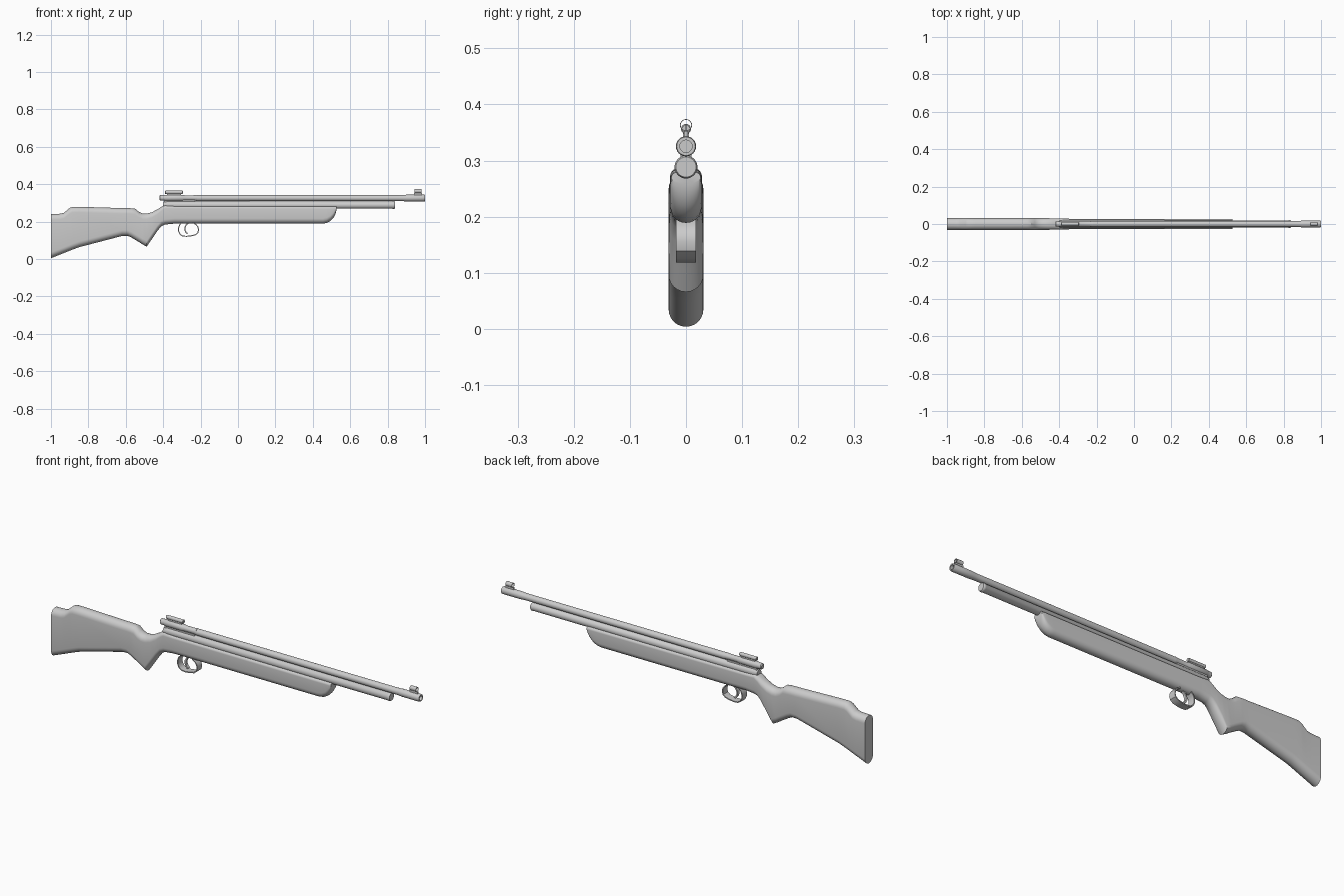
import bpy, bmesh
from math import sin, cos, pi
from mathutils import Vector


def finish(name, bm, angle=0.6):
    bmesh.ops.recalc_face_normals(bm, faces=bm.faces)
    me = bpy.data.meshes.new(name)
    bm.to_mesh(me)
    bm.free()
    ob = bpy.data.objects.new(name, me)
    bpy.context.collection.objects.link(ob)
    bpy.ops.object.select_all(action='DESELECT')
    ob.select_set(True)
    bpy.context.view_layer.objects.active = ob
    bpy.ops.object.shade_smooth_by_angle(angle=angle)
    return ob


def skin(name, rings, cap=True, closed=False):
    """Bridge equal-length point rings into a surface."""
    bm = bmesh.new()
    vs = [[bm.verts.new(p) for p in r] for r in rings]
    n = len(vs[0])
    pairs = list(zip(vs, vs[1:])) + ([(vs[-1], vs[0])] if closed else [])
    for a, b in pairs:
        for i in range(n):
            j = (i + 1) % n
            bm.faces.new((a[i], a[j], b[j], b[i]))
    if cap and not closed:
        bm.faces.new(vs[0])
        bm.faces.new(vs[-1])
    return finish(name, bm)


def lathe(name, profile, z, n=24, closed=False):
    """Turn (x, radius) points about a lengthwise axis at height z."""
    return skin(name, [[(x, r * cos(2 * pi * i / n), z + r * sin(2 * pi * i / n))
                        for i in range(n)] for x, r in profile], closed=closed)


def strap(name, path, w, t):
    """Flat band of half-width w and thickness t along an (x, z) path."""
    pts = [Vector(p) for p in path]
    rings = []
    for i, p in enumerate(pts):
        d = (pts[min(i + 1, len(pts) - 1)] - pts[max(i - 1, 0)]).normalized()
        a, b = p + Vector((-d.y, d.x)) * t / 2, p - Vector((-d.y, d.x)) * t / 2
        rings.append([(a.x, -w, a.y), (a.x, w, a.y), (b.x, w, b.y), (b.x, -w, b.y)])
    return skin(name, rings)


def section(x, lo, hi, w, rt):
    """Stock cross-section: round belly, top corners of radius rt."""
    h = hi - lo
    rb, rz, k = w, min(w, h * .5), min(rt, h * .45)
    ring = []
    for cy, cz, ry, rzz, start in ((w - rt, hi - k, rt, k, 0), (-(w - rt), hi - k, rt, k, 90),
                                   (-.0005, lo + rz, rb - .0005, rz, 180),
                                   (.0005, lo + rz, rb - .0005, rz, 270)):
        for i in range(7):
            a = (start + 15 * i) * pi / 180
            ring.append((x, cy + ry * cos(a), cz + rzz * sin(a)))
    return ring


# Stock: x, bottom, top, half width, top corner radius
stations = [
    (-1, .004, .240, .031, .030), (-.95, .024, .242, .031, .030), (-.93, .032, .247, .031, .030),
    (-.90, .044, .273, .031, .030), (-.885, .050, .279, .031, .030), (-.85, .063, .279, .031, .030),
    (-.62, .123, .272, .031, .030), (-.59, .124, .272, .031, .030), (-.57, .115, .271, .031, .030),
    (-.55, .103, .269, .031, .030), (-.53, .091, .252, .031, .030), (-.51, .078, .243, .031, .030),
    (-.488, .066, .243, .031, .030), (-.46, .107, .250, .031, .029), (-.43, .151, .266, .030, .027),
    (-.41, .175, .279, .029, .022), (-.39, .184, .287, .0285, .016), (-.34, .189, .282, .028, .012),
    (.455, .189, .280, .028, .012), (.475, .193, .280, .028, .012), (.495, .204, .280, .028, .012),
    (.51, .219, .280, .028, .012), (.52, .237, .280, .027, .012), (.526, .258, .280, .026, .012)]
skin("stock", [section(*s) for s in stations])

# Air tube under the barrel
lathe("air_tube", [(-.40, .017), (-.38, .0205), (.825, .0195), (.827, .0205),
                   (.836, .0205), (.84, .018)], .2885)

# Barrel with flared, hollow muzzle
lathe("barrel", [(-.22, .016), (.86, .016), (.885, .0165), (.90, .018), (.996, .018), (1, .0165),
                 (1, .011), (.93, .011), (.93, .001)], .3255)

# Breech, lowered loading section and bolt end
lathe("breech", [(-.42, .011), (-.416, .0145), (-.395, .0145), (-.392, .0165), (-.295, .0165),
                 (-.285, .014), (-.24, .014), (-.22, .016)], .3265)
strap("breech_base", [(-.395, .306), (-.23, .306)], .010, .016)

# Rear sight
lathe("rear_sight", [(-.39, .007), (-.388, .009), (-.297, .009), (-.295, .007)], .3565, 16)
strap("rear_sight_base", [(-.38, .345), (-.305, .345)], .005, .012)

# Front sight: open hood on a thin post
lathe("front_sight_hood", [(.945, .0108), (.98, .0108), (.98, .0095), (.945, .0095)],
      .3632, 20, closed=True)
strap("front_sight_base", [(.94, .347), (.984, .347)], .004, .012)
strap("front_sight_post", [(.958, .358), (.966, .358)], .001, .012)

# Trigger guard and trigger
strap("trigger_guard", [(-.300, .195), (-.312, .182), (-.318, .165), (-.317, .147), (-.309, .131),
                        (-.296, .123), (-.275, .121), (-.25, .124), (-.228, .129), (-.215, .140),
                        (-.211, .155), (-.214, .171), (-.224, .184), (-.24, .193)], .018, .005)
strap("trigger", [(-.262, .195), (-.276, .184), (-.283, .170), (-.284, .156),
                  (-.279, .143), (-.270, .134)], .007, .007)
